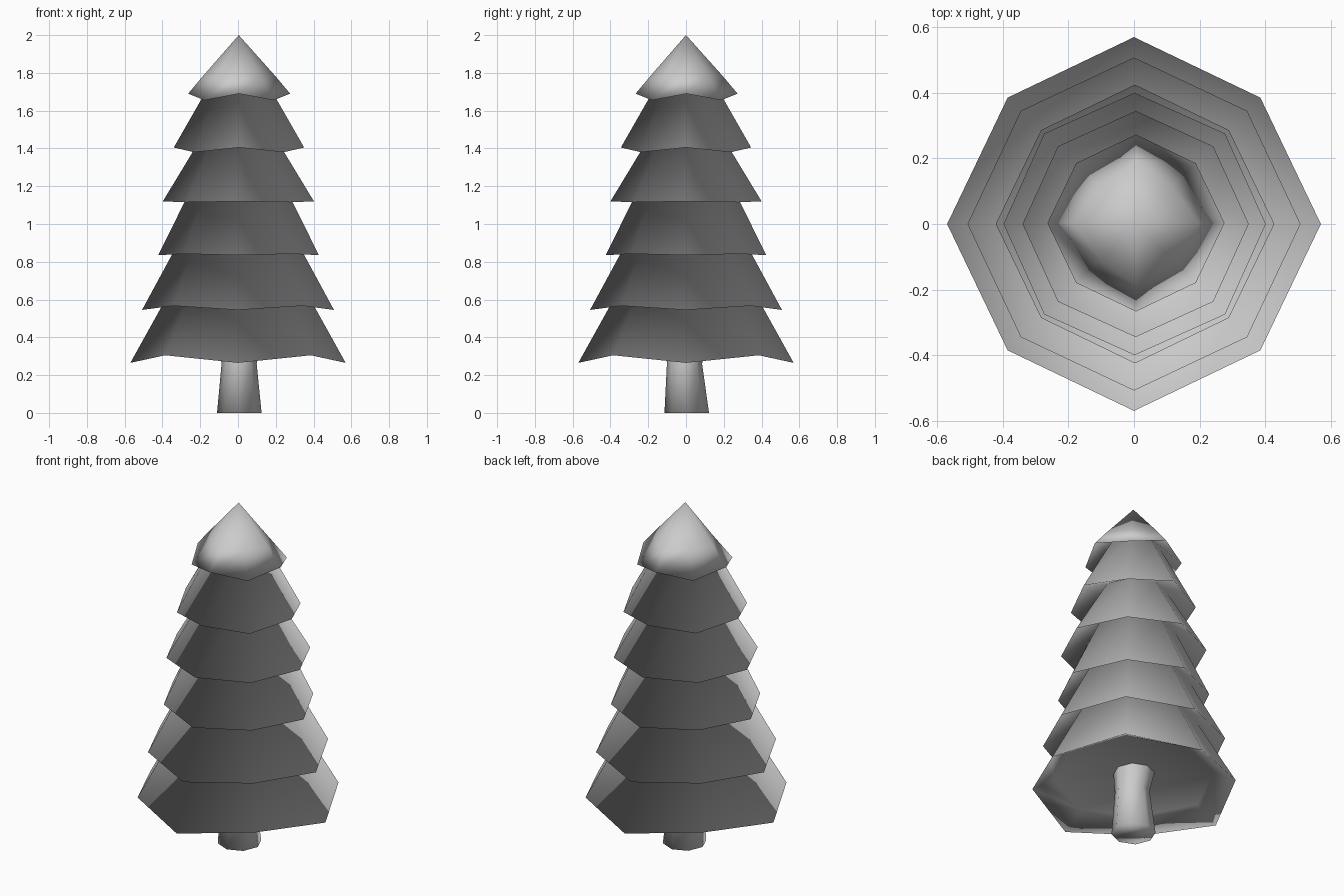
import bpy, bmesh, math

if "Cube" in bpy.data.objects:
    bpy.data.objects.remove(bpy.data.objects["Cube"])

SIDES = 8


def ring(bm, r_axis, z_axis, r_diag, z_diag, cx=0.0, cy=0.0):
    """Eight points, alternating between axis and diagonal corners."""
    verts = []
    for i in range(SIDES):
        a = i * math.tau / SIDES
        r, z = (r_diag, z_diag) if i % 2 else (r_axis, z_axis)
        verts.append(bm.verts.new((cx + r * math.cos(a), cy + r * math.sin(a), z)))
    return verts


def bridge(bm, lower, upper):
    for i in range(SIDES):
        j = (i + 1) % SIDES
        bm.faces.new((lower[i], lower[j], upper[j], upper[i]))


def finish(bm, name):
    bmesh.ops.recalc_face_normals(bm, faces=bm.faces)
    for face in bm.faces:
        face.smooth = True
    mesh = bpy.data.meshes.new(name)
    bm.to_mesh(mesh)
    bm.free()
    obj = bpy.data.objects.new(name, mesh)
    bpy.context.collection.objects.link(obj)
    return obj


# Foliage tiers: rim axis radius, rim axis z, rim diagonal radius, diagonal z,
# top radius, top z (tucked inside the tier above), centre offset
TIERS = [
    (0.57, 0.265, 0.545, 0.305, 0.345, 0.67, 0.0),
    (0.508, 0.545, 0.488, 0.567, 0.305, 0.92, 0.0),
    (0.425, 0.835, 0.405, 0.842, 0.23, 1.23, 0.003),
    (0.40, 1.12, 0.39, 1.115, 0.185, 1.475, 0.002),
    (0.345, 1.405, 0.335, 1.38, 0.145, 1.755, 0.005),
]

# Stacked foliage as one continuous skin, starting at the hollow underside
bm = bmesh.new()
inner = ring(bm, 0.11, 0.375, 0.11, 0.375)
previous = ring(bm, 0.44, 0.345, 0.43, 0.36)
bridge(bm, inner, previous)
for ra, za, rd, zd, rt, zt, c in TIERS:
    rim = ring(bm, ra, za, rd, zd, c, 0)
    bridge(bm, previous, rim)
    top = ring(bm, rt, zt, rt * 0.98, zt, c, 0)
    bridge(bm, rim, top)
    previous = top

# Pointed crown
rim = ring(bm, 0.27, 1.69, 0.258, 1.655, 0.006, 0.003)
bridge(bm, previous, rim)
neck = ring(bm, 0.19, 1.785, 0.155, 1.79, 0.006, 0.003)
bridge(bm, rim, neck)
tip = bm.verts.new((0.004, 0, 2.0))
for i in range(SIDES):
    bm.faces.new((neck[i], neck[(i + 1) % SIDES], tip))
finish(bm, "foliage")

# Trunk, waisted below the foliage and flared at the ground
bm = bmesh.new()
rings = [ring(bm, r, z, r, z, cx, cy) for r, z, cx, cy in
         [(0.118, 0.0, 0.007, 0.004), (0.093, 0.26, 0.006, -0.008), (0.11, 0.375, 0, 0)]]
for lower, upper in zip(rings, rings[1:]):
    bridge(bm, lower, upper)
bm.faces.new(rings[0][::-1])
finish(bm, "trunk")
